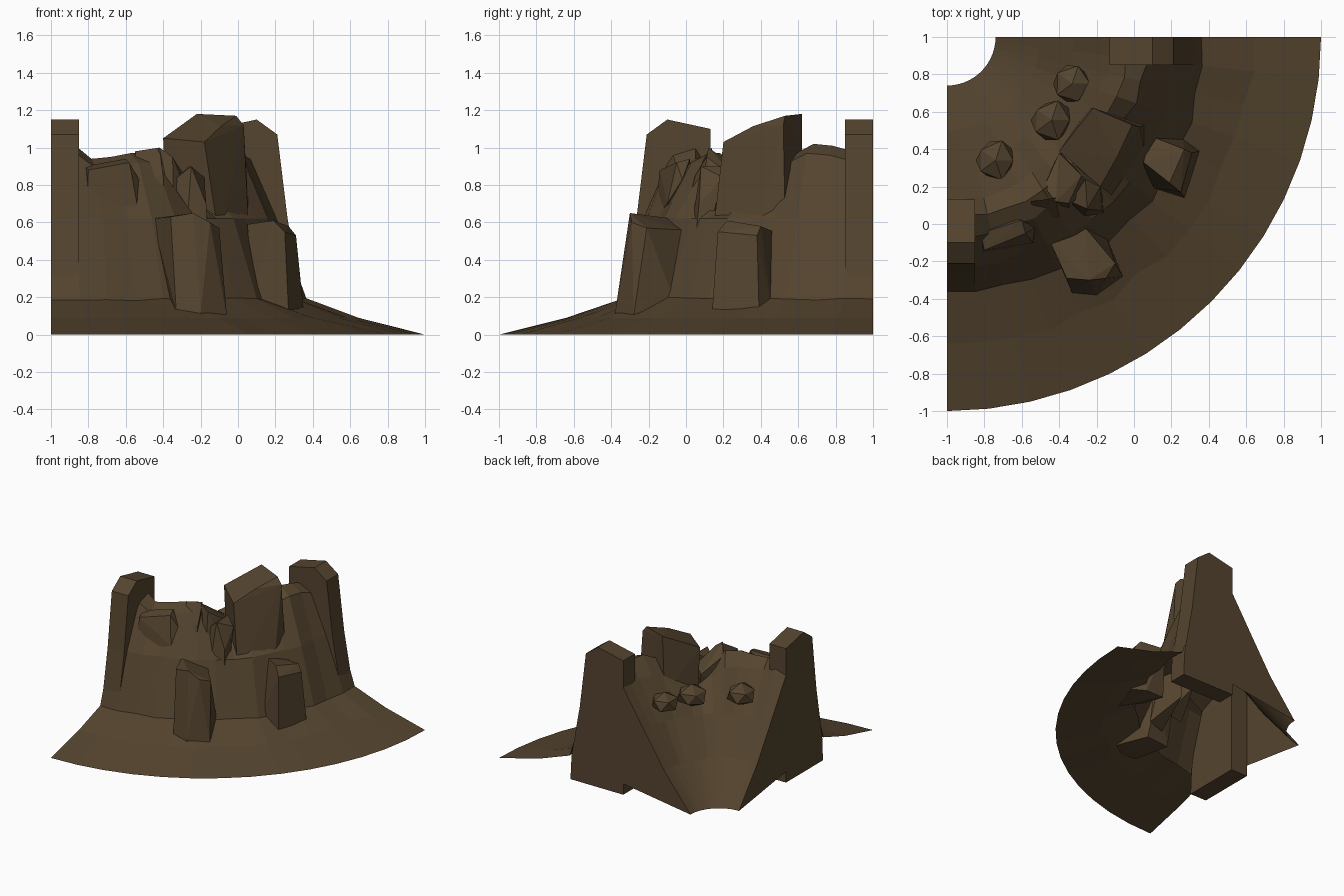
import bpy
import bmesh
import math
import random
from mathutils import Vector

random.seed(4)
cube = bpy.data.objects.get("Cube")
if cube:
    bpy.data.objects.remove(cube)

earth = bpy.data.materials.new("dark_brown_earth")
earth.use_nodes = True
COLOUR = (0.09, 0.058, 0.028, 1)
earth.diffuse_color = COLOUR
bsdf = earth.node_tree.nodes["Principled BSDF"]
bsdf.inputs["Base Color"].default_value = COLOUR
bsdf.inputs["Roughness"].default_value = 0.9


def finish(name, bm):
    """Turn a bmesh into a flat shaded object."""
    bmesh.ops.recalc_face_normals(bm, faces=bm.faces)
    mesh = bpy.data.meshes.new(name)
    bm.to_mesh(mesh)
    bm.free()
    mesh.materials.append(earth)
    obj = bpy.data.objects.new(name, mesh)
    bpy.context.collection.objects.link(obj)
    return obj


def polar(radius, angle, z):
    """Point around the crater centre; angle 0 is the front end."""
    return Vector((-1 + radius * math.sin(angle), 1 - radius * math.cos(angle), z))


def rock(name, points):
    """Angular rock from its corner points."""
    bm = bmesh.new()
    for p in points:
        bm.verts.new(p)
    bmesh.ops.convex_hull(bm, input=bm.verts)
    loose = [v for v in bm.verts if not v.link_faces]
    bmesh.ops.delete(bm, geom=loose, context='VERTS')
    return finish(name, bm)


# Crater wall: bowl, uneven ridge, cliff and skirt swept a quarter turn
SEGMENTS = 14
ridge = [1.0, 1.03, 0.94, 0.95, 0.97, 0.97, 0.84, 0.78, 0.82, 0.88, 0.97, 1.02, 1.01, 0.98, 0.98]
bowl = [(0.26, 0), (0.5, 0.3), (0.68, 0.58), (0.87, 0.88)]
# radius, height, radius jitter
profile = [(r, z, 0.02 * r * z) for r, z in bowl] + [
    (0.96, 1.0, 0.02), (1.06, 0.95, 0.025), (1.22, 0.62, 0.025), (1.36, 0.19, 0.015),
    (1.64, 0.09, 0.025), (2.0, 0, 0)]
bm = bmesh.new()
rows = []
for i in range(SEGMENTS + 1):
    angle = math.radians(90) * i / SEGMENTS
    inside = 0 < i < SEGMENTS
    row = []
    for k, (r, z, jitter) in enumerate(profile):
        if inside:
            r += random.uniform(-jitter, jitter)
        if k in (4, 5):
            z += ridge[i] - 1.0
        if k == 3:
            z = min(z, ridge[i] - 0.04)
        if k in (6, 7):
            r += 0.035 * math.sin(2 * angle) ** 2
        if k == 7:
            z += random.uniform(-0.01, 0.012)
        row.append(bm.verts.new(polar(r, angle, z)))
    rows.append(row)
for a, b in zip(rows, rows[1:]):
    for k in range(len(profile) - 1):
        bm.faces.new((a[k], a[k + 1], b[k + 1], b[k]))
finish("crater_wall", bm)

# Ends of the wall: a thick pillar, and a thin sheet closing the bowl side
pillar = [(0.87, 0), (0.87, 1.1), (1.1, 1.15), (1.21, 1.07),
          (1.265, 0.62), (1.34, 0.2), (1.35, 0)]
sheet = bowl + [(0.87, 0.09)]
for side, place in (("front", lambda r, d, z: (-1 + d, 1 - r, z)),
                    ("back", lambda r, d, z: (-1 + r, 1 - d, z))):
    bm = bmesh.new()
    outer = [bm.verts.new(place(r, 0, z)) for r, z in pillar]
    inner = [bm.verts.new(place(r, 0.15, z)) for r, z in pillar]
    bm.faces.new(outer)
    bm.faces.new(inner)
    for i in range(len(pillar)):
        j = (i + 1) % len(pillar)
        bm.faces.new((outer[i], outer[j], inner[j], inner[i]))
    finish(side + "_end_pillar", bm)
    bm = bmesh.new()
    bm.faces.new([bm.verts.new(place(r, 0, z)) for r, z in sheet])
    finish(side + "_end_sheet", bm)

# Large crag on the ridge
rock("ridge_crag", [
    (-0.22, 0.62, 1.18), (-0.01, 0.53, 1.17), (-0.09, 0.36, 1.115), (-0.18, 0.2, 1.03),
    (-0.4, 0.39, 1.05), (0.03, 0.52, 1.12), (-0.1, 0.14, 0.5), (0.06, 0.38, 0.5),
    (0.06, 0.53, 0.6), (-0.24, 0.62, 0.7), (-0.39, 0.4, 0.68)])

# Standing stones at the foot of the cliff
rock("front_standing_stone", [
    (-0.46, -0.07, 0.62), (-0.26, -0.02, 0.56), (-0.1, -0.21, 0.57), (-0.15, -0.29, 0.6),
    (-0.24, -0.3, 0.65), (-0.36, -0.29, 0.63), (-0.06, -0.28, 0.1), (-0.2, -0.38, 0.11),
    (-0.33, -0.37, 0.12), (-0.37, -0.05, 0.1), (-0.16, -0.03, 0.1)])
rock("side_standing_stone", [
    (0.05, 0.33, 0.59), (0.09, 0.47, 0.55), (0.27, 0.4, 0.58), (0.19, 0.22, 0.61),
    (0.31, 0.38, 0.53), (0.25, 0.17, 0.55), (0.35, 0.39, 0.14), (0.27, 0.14, 0.13),
    (0.08, 0.2, 0.2), (0.1, 0.46, 0.13), (0.26, 0.46, 0.13)])

# Smaller blocks along the front of the ridge
rock("front_ledge", [
    (-0.82, -0.05, 0.9), (-0.6, 0.02, 0.94), (-0.53, -0.02, 0.83), (-0.8, -0.14, 0.88),
    (-0.58, -0.05, 0.92), (-0.81, -0.17, 0.62), (-0.54, -0.1, 0.7), (-0.8, 0.05, 0.7)])
rock("middle_block", [
    (-0.26, 0.24, 0.9), (-0.18, 0.2, 0.84), (-0.25, 0.08, 0.9), (-0.34, 0.12, 0.83),
    (-0.17, 0.07, 0.7), (-0.14, 0.02, 0.2), (-0.3, -0.03, 0.2), (-0.3, 0.2, 0.4)])
rock("ridge_block", [
    (-0.48, 0.2, 0.93), (-0.4, 0.38, 0.82), (-0.28, 0.26, 0.84), (-0.42, 0.12, 1.0),
    (-0.35, 0.11, 0.95), (-0.48, 0.22, 0.7), (-0.38, 0.38, 0.65), (-0.22, 0.18, 0.6),
    (-0.34, 0.06, 0.6)])
rock("left_block", [
    (-0.55, 0.12, 0.98), (-0.42, 0.14, 1.0), (-0.4, 0.05, 0.85), (-0.53, 0.02, 0.82),
    (-0.38, -0.07, 0.4), (-0.55, -0.1, 0.4), (-0.5, 0.1, 0.6)])

# Boulders resting on the bowl slope
for name, centre, size in (("back_boulder", (-0.33, 0.75, 0.72), 0.11),
                           ("middle_boulder", (-0.44, 0.555, 0.73), 0.12),
                           ("front_boulder", (-0.74, 0.34, 0.74), 0.12)):
    bm = bmesh.new()
    bmesh.ops.create_icosphere(bm, subdivisions=1, radius=size)
    for v in bm.verts:
        v.co *= random.uniform(0.88, 1.05)
        v.co.z *= 0.75
        v.co += Vector(centre)
    finish(name, bm)
